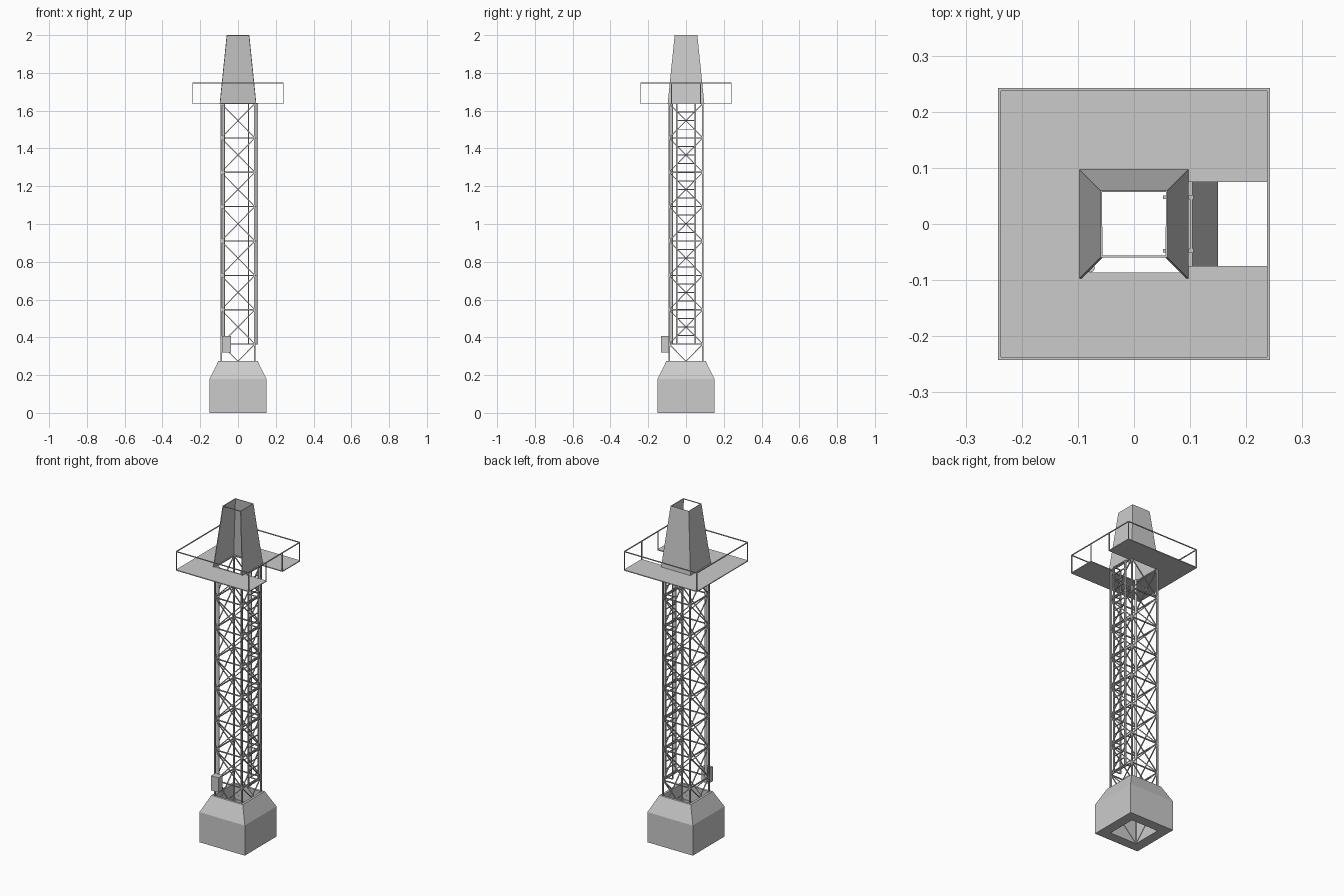
import bpy, bmesh
from mathutils import Vector, Matrix

if "Cube" in bpy.data.objects:
    bpy.data.objects.remove(bpy.data.objects["Cube"])

SECTIONS, H = 9, 0.182
DECK = SECTIONS * H
L = 0.0895            # leg centre offset


def finish(name, bm):
    bmesh.ops.recalc_face_normals(bm, faces=bm.faces)
    me = bpy.data.meshes.new(name)
    bm.to_mesh(me)
    bm.free()
    ob = bpy.data.objects.new(name, me)
    bpy.context.collection.objects.link(ob)
    return ob


def box(bm, lo, hi):
    lo, hi = Vector(lo), Vector(hi)
    m = Matrix.Translation((lo + hi) / 2) @ Matrix.Diagonal((*(hi - lo), 1))
    bmesh.ops.create_cube(bm, size=1, matrix=m)


def bar(bm, a, b, w):
    """Square bar of width w between two points."""
    a, b = Vector(a), Vector(b)
    d = b - a
    z = d.normalized()
    ref = Vector((0, 0, 1)) if abs(z.z) < 0.99 else Vector((1, 0, 0))
    x = ref.cross(z).normalized()
    rot = Matrix((x, z.cross(x), z)).transposed().to_4x4()
    m = Matrix.Translation((a + b) / 2) @ rot @ Matrix.Diagonal((w, w, d.length, 1))
    bmesh.ops.create_cube(bm, size=1, matrix=m)


def square_corners(r):
    return [(-r, -r), (r, -r), (r, r), (-r, r)]


# hollow foundation with sloped shoulders
bm = bmesh.new()
profile = [(0.15, 0), (0.15, 0.18), (0.104, 0.275), (0.09, 0.275), (0.09, 0)]
rings = [[bm.verts.new((x, y, z)) for x, y in square_corners(r)] for r, z in profile]
for i, a in enumerate(rings):
    b = rings[(i + 1) % len(rings)]
    for k in range(4):
        j = (k + 1) % 4
        bm.faces.new((a[k], a[j], b[j], b[k]))
finish("foundation", bm)

# lattice: legs, horizontals and crossed braces on each side
legs, rails, braces = bmesh.new(), bmesh.new(), bmesh.new()
corners = square_corners(L)
for k, (x, y) in enumerate(corners):
    x2, y2 = corners[(k + 1) % 4]
    bar(legs, (x, y, 0), (x, y, DECK), 0.008)
    for s in range(SECTIONS):
        z0, z1 = s * H, (s + 1) * H
        bar(rails, (x, y, z1), (x2, y2, z1), 0.006)
        bar(braces, (x, y, z0), (x2, y2, z1), 0.005)
        bar(braces, (x2, y2, z0), (x, y, z1), 0.005)
finish("tower_legs", legs)
finish("tower_horizontals", rails)
finish("tower_braces", braces)

# ladder on the right side, with inner stand-off frame
bm = bmesh.new()
z0 = 2 * H
for y in (-0.048, 0.048):
    bar(bm, (0.102, y, z0), (0.102, y, DECK), 0.008)
    bar(bm, (0.055, y, z0), (0.055, y, DECK), 0.006)
    for s in range(2, SECTIONS + 1):
        bar(bm, (0.055, y, s * H), (0.106, y, s * H), 0.005)
rungs = (SECTIONS - 2) * 4
for i in range(rungs + 1):
    z = z0 + (DECK - z0) * i / rungs
    bar(bm, (0.102, -0.048, z), (0.102, 0.048, z), 0.005)
finish("ladder", bm)

# cable conduit and control box
bm = bmesh.new()
bmesh.ops.create_cone(bm, cap_ends=True, segments=12, radius1=0.008, radius2=0.008,
                      depth=DECK - z0,
                      matrix=Matrix.Translation((-0.078, -0.078, (DECK + z0) / 2)))
finish("cable_conduit", bm)
bm = bmesh.new()
box(bm, (-0.085, -0.132, 0.32), (-0.037, -0.092, 0.408))
finish("control_box", bm)

# gallery deck: open centre joined to the ladder notch
bm = bmesh.new()
half = [(0.242, 0.075), (0.242, 0.242), (-0.242, 0.242)]
inner = [(-0.09, 0.09), (0.09, 0.09), (0.09, 0.075)]
outline = half + [(x, -y) for x, y in reversed(half)]
outline += [(x, -y) for x, y in reversed(inner)] + inner
face = bm.faces.new([bm.verts.new((x, y, DECK - 0.004)) for x, y in outline])
new = bmesh.ops.extrude_face_region(bm, geom=[face])["geom"]
bmesh.ops.translate(bm, vec=(0, 0, 0.005),
                    verts=[v for v in new if isinstance(v, bmesh.types.BMVert)])
finish("gallery_deck", bm)

# gallery railing
bm = bmesh.new()
R, top = 0.2395, 1.747
c = square_corners(R)
for k in range(4):
    bar(bm, (*c[k], top), (*c[(k + 1) % 4], top), 0.005)
for x, y in c + [(R, -0.077), (R, 0.077)]:
    bar(bm, (x, y, DECK), (x, y, top), 0.005)
finish("gallery_railing", bm)

# tapered day-mark: three panels, open at the front
bm = bmesh.new()
low = [bm.verts.new((x, y, DECK)) for x, y in square_corners(0.097)]
high = [bm.verts.new((x, y, 2.0)) for x, y in square_corners(0.06)]
for k in (1, 2, 3):
    j = (k + 1) % 4
    bm.faces.new((low[k], low[j], high[j], high[k]))
ob = finish("top_panels", bm)
# keep the open shell facing outward
if ob.data.polygons[0].normal.x < 0:
    ob.data.flip_normals()
mod = ob.modifiers.new("thickness", "SOLIDIFY")
mod.thickness = 0.004
mod.offset = -1

# bar across the open front of the top
bm = bmesh.new()
bar(bm, (-0.06, -0.058, 1.998), (0.06, -0.058, 1.998), 0.004)
finish("top_front_bar", bm)
